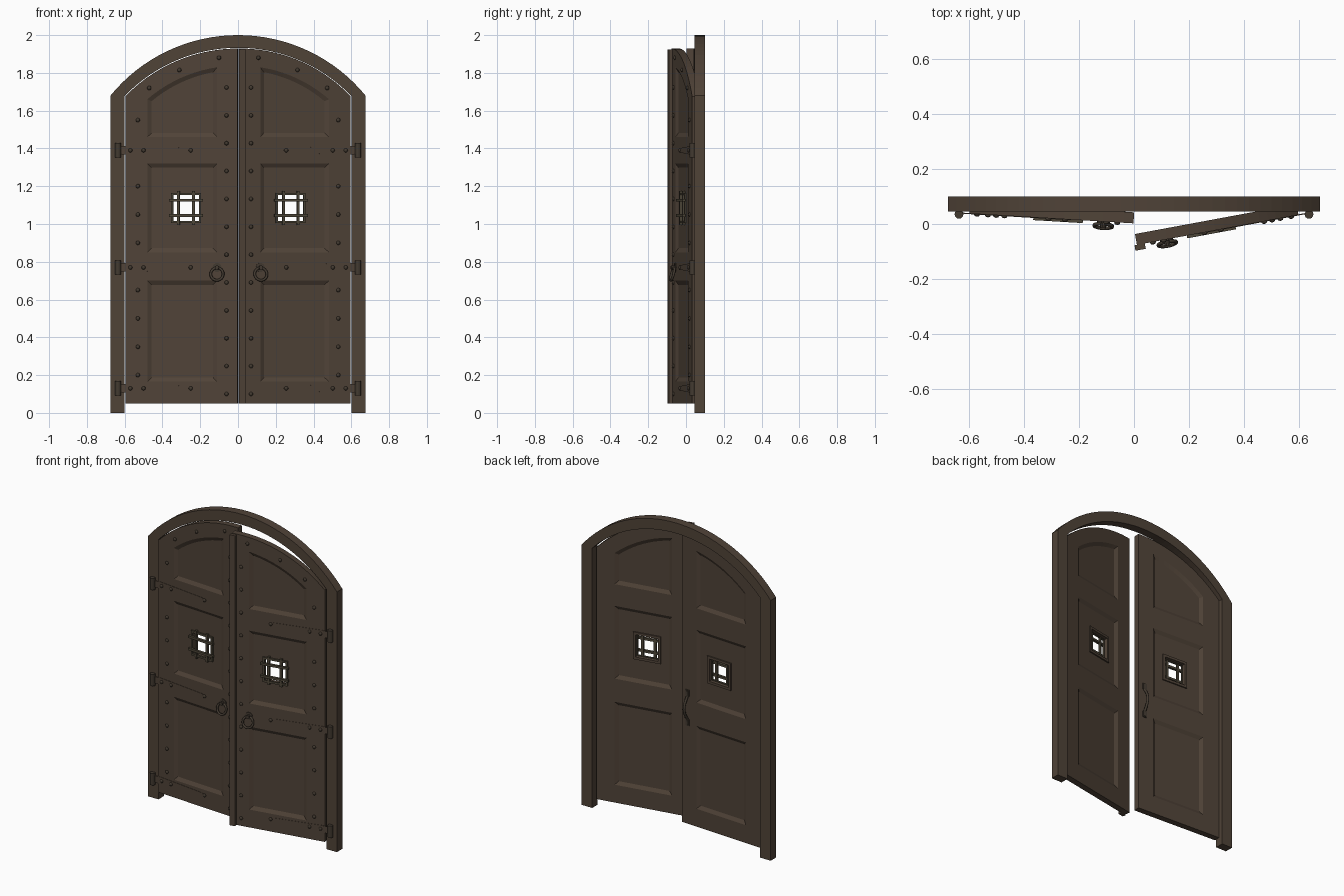
import bpy, bmesh, math
from mathutils import Matrix, Vector

if "Cube" in bpy.data.objects:
    bpy.data.objects.remove(bpy.data.objects["Cube"])


def material(name, rgb):
    m = bpy.data.materials.new(name)
    m.diffuse_color = (*rgb, 1)
    m.use_nodes = True
    m.node_tree.nodes["Principled BSDF"].inputs["Base Color"].default_value = m.diffuse_color
    return m


WOOD = material("dark brown wood", (0.080, 0.056, 0.039))
IRON = material("dark iron", (0.055, 0.042, 0.030))
GRILLE = material("grille iron", (0.075, 0.062, 0.040))

ARCH_Z = 1.10                  # centre height shared by the door and panel arches
FRONT, BACK = 0.04, 0.08       # faces of a closed door
PIVOT = (0.635, 0.035)         # hinge pin
DEPTH = 0.012                  # panel recess


def finish(name, bm, mat, smooth=False):
    bmesh.ops.recalc_face_normals(bm, faces=bm.faces)
    for f in bm.faces:
        f.smooth = smooth
    me = bpy.data.meshes.new(name)
    bm.to_mesh(me)
    bm.free()
    me.materials.append(mat)
    ob = bpy.data.objects.new(name, me)
    bpy.context.collection.objects.link(ob)
    return ob


def add_loft(bm, loops):
    """Closed solid through loops of equal length, capped at both ends."""
    rings = [[bm.verts.new(p) for p in loop] for loop in loops]
    n = len(rings[0])
    for a, b in zip(rings, rings[1:]):
        for i in range(n):
            j = (i + 1) % n
            bm.faces.new((a[i], a[j], b[j], b[i]))
    bm.faces.new(rings[0])
    bm.faces.new(rings[-1])


def at_y(pts, y, s=1):
    return [(s * x, y, z) for x, z in pts]


def add_prism(bm, pts, y0, y1, s=1):
    add_loft(bm, [at_y(pts, y0, s), at_y(pts, y1, s)])


def rect(x0, x1, z0, z1):
    return [(x0, z0), (x1, z0), (x1, z1), (x0, z1)]


def arc(r, c, x0, x1, n):
    a0, a1 = math.acos(x0 / r), math.acos(x1 / r)
    return [(r * math.cos(a0 + (a1 - a0) * i / n), c + r * math.sin(a0 + (a1 - a0) * i / n))
            for i in range(n + 1)]


def tube(name, pts, radius, mat, cyclic=False):
    cu = bpy.data.curves.new(name, 'CURVE')
    cu.dimensions = '3D'
    cu.bevel_depth, cu.bevel_resolution, cu.use_fill_caps = radius, 2, True
    sp = cu.splines.new('POLY')
    sp.points.add(len(pts) - 1)
    for p, co in zip(sp.points, pts):
        p.co = (*co, 1)
    sp.use_cyclic_u = cyclic
    cu.materials.append(mat)
    ob = bpy.data.objects.new(name, cu)
    bpy.context.collection.objects.link(ob)
    return ob


def cut(ob, cutter):
    mod = ob.modifiers.new("cut", 'BOOLEAN')
    mod.operation, mod.solver, mod.object = 'DIFFERENCE', 'EXACT', cutter
    bpy.context.view_layer.objects.active = ob
    bpy.ops.object.modifier_apply(modifier=mod.name)
    bpy.data.objects.remove(cutter)


# arched surround
bm = bmesh.new()
outer = arc(0.872, 1.128, 0.675, -0.675, 32)
inner = arc(0.833, ARCH_Z, -0.6, 0.6, 32)
add_prism(bm, [(0.675, 0)] + outer + [(-0.675, 0), (-0.6, 0)] + inner + [(0.6, 0)], 0.045, 0.10)
finish("door_surround", bm, WOOD)


def panel(x0, x1, z0, z1, inset):
    """Panel outline; z1 None means an arched top."""
    x0, x1, z0 = x0 + inset, x1 - inset, z0 + inset
    if z1 is None:
        return [(x0, z0), (x1, z0)] + arc(0.738 - inset, ARCH_Z, x1, x0, 10)
    return rect(x0, x1, z0, z1 - inset)


PANELS = [(0.11, 0.48, 0.165, 0.70), (0.11, 0.48, 0.85, 1.32), (0.11, 0.48, 1.46, None)]
WIN_X, WIN_Z, WIN = 0.275, 1.085, 0.072
HINGES = (0.13, 0.77, 1.39)


def build_door(side, s, angle):
    parts = []

    # leaf with sloped panel recesses on both faces and a window opening
    bm = bmesh.new()
    add_prism(bm, [(0.001, 0.05), (0.597, 0.05)] + arc(0.829, ARCH_Z, 0.597, 0.001, 18), FRONT, BACK, s)
    leaf = finish(side + "_door_leaf", bm, WOOD)
    bm = bmesh.new()
    for p in PANELS:
        for face, d in ((FRONT, 1), (BACK, -1)):
            add_loft(bm, [at_y(panel(*p, 0), face - d * 0.01, s), at_y(panel(*p, 0), face, s),
                          at_y(panel(*p, 0.022), face + d * DEPTH, s)])
    cut(leaf, finish("panel_cutter", bm, WOOD))
    bm = bmesh.new()
    add_prism(bm, rect(WIN_X - WIN, WIN_X + WIN, WIN_Z - WIN, WIN_Z + WIN), 0, 0.12, s)
    cut(leaf, finish("window_cutter", bm, WOOD))
    parts.append(leaf)

    # window trim on the back
    bm = bmesh.new()
    o, w = WIN + 0.016, WIN
    for dx0, dx1, dz0, dz1 in ((-o, o, w, o), (-o, o, -o, -w), (-o, -w, -w, w), (w, o, -w, w)):
        add_prism(bm, rect(WIN_X + dx0, WIN_X + dx1, WIN_Z + dz0, WIN_Z + dz1),
                  BACK - DEPTH - 0.002, BACK - 0.004, s)
    parts.append(finish(side + "_window_trim", bm, WOOD))

    # crossed window bars and their border
    bm = bmesh.new()
    y = FRONT + DEPTH
    for d in (-0.04, 0.04):
        add_prism(bm, rect(WIN_X + d - 0.007, WIN_X + d + 0.007, WIN_Z - 0.09, WIN_Z + 0.09), y - 0.014, y, s)
        add_prism(bm, rect(WIN_X - 0.09, WIN_X + 0.09, WIN_Z + d - 0.007, WIN_Z + d + 0.007), y - 0.022, y - 0.006, s)
    o, w = WIN + 0.008, WIN - 0.004
    for dx0, dx1, dz0, dz1 in ((-o, o, w, o), (-o, o, -o, -w), (-o, -w, -w, w), (w, o, -w, w)):
        add_prism(bm, rect(WIN_X + dx0, WIN_X + dx1, WIN_Z + dz0, WIN_Z + dz1), y - 0.01, y + 0.002, s)
    parts.append(finish(side + "_window_grille", bm, GRILLE))

    # domed studs
    spots = [(0.06, 0.10 + 0.1475 * i) for i in range(12)]
    spots += [(0.53, z) for z in (0.20, 0.35, 0.50, 0.65, 0.90, 1.05, 1.20, 1.55)]
    spots += [(0.47, 1.72), (0.31, 1.815), (0.10, 1.88)]
    spots += [(x, z) for z in HINGES for x in (0.57, 0.50, 0.25)]
    bm = bmesh.new()
    for x, z in spots:
        bmesh.ops.create_uvsphere(bm, u_segments=8, v_segments=6, radius=0.011,
                                  matrix=Matrix.Translation((s * x, FRONT - 0.002, z)) @ Matrix.Diagonal((1, 0.7, 1, 1)))
    parts.append(finish(side + "_studs", bm, IRON, True))

    # tapered strap hinges
    bm = bmesh.new()
    for z in HINGES:
        add_prism(bm, [(0.625, z - 0.02), (0.625, z + 0.02), (0.58, z + 0.024), (0.27, z + 0.012),
                       (0.235, z), (0.27, z - 0.012), (0.58, z - 0.024)], FRONT - 0.002, FRONT + 0.002, s)
    parts.append(finish(side + "_hinge_straps", bm, WOOD))

    # hinge knuckles
    bm = bmesh.new()
    for z in HINGES:
        bmesh.ops.create_cone(bm, cap_ends=True, segments=12, radius1=0.016, radius2=0.016, depth=0.076,
                              matrix=Matrix.Translation((s * PIVOT[0], PIVOT[1], z)))
    parts.append(finish(side + "_hinge_knuckles", bm, IRON))

    # ring pull with its mount
    tilt = 0.25
    ring = []
    for i in range(24):
        a = math.tau * i / 24
        u = 0.033 * math.sin(a)
        ring.append((s * 0.11 + 0.033 * math.cos(a), FRONT - 0.016 + tilt * u, 0.735 + u))
    parts.append(tube(side + "_ring_pull", ring, 0.007, IRON, True))
    bm = bmesh.new()
    for r, y0, y1 in ((0.024, FRONT + 0.002, FRONT - 0.005), (0.011, FRONT, FRONT - 0.024)):
        pts = [(0.11 + r * math.cos(math.tau * i / 10), 0.77 + r * math.sin(math.tau * i / 10)) for i in range(10)]
        add_prism(bm, pts, y0, y1, s)
    parts.append(finish(side + "_ring_mount", bm, IRON))

    if s > 0:
        # cover strip over the meeting edge
        bm = bmesh.new()
        add_prism(bm, rect(-0.008, 0.030, 0.05, 1.925), FRONT - 0.02, FRONT, s)
        parts.append(finish("meeting_strip", bm, WOOD))
    else:
        # grab handle on the back of the left door
        path = [(s * 0.045, BACK + 0.004 + 0.03 * math.sin(math.pi * min(1, max(0, (t - 2) / 8))),
                 0.69 + 0.22 * t / 12) for t in range(13)]
        parts.append(tube("back_handle", path, 0.008, IRON))
        bm = bmesh.new()
        for z in (0.705, 0.895):
            add_prism(bm, rect(0.032, 0.058, z - 0.02, z + 0.02), BACK - 0.002, BACK + 0.006, s)
        parts.append(finish("back_handle_plates", bm, IRON))

    # swing the whole leaf about its hinge pin
    pin = Vector((s * PIVOT[0], PIVOT[1], 0))
    swing = Matrix.Translation(pin) @ Matrix.Rotation(math.radians(angle), 4, 'Z') @ Matrix.Translation(-pin)
    for ob in parts:
        ob.matrix_world = swing


build_door("right", 1, 10.5)
build_door("left", -1, -3.4)
